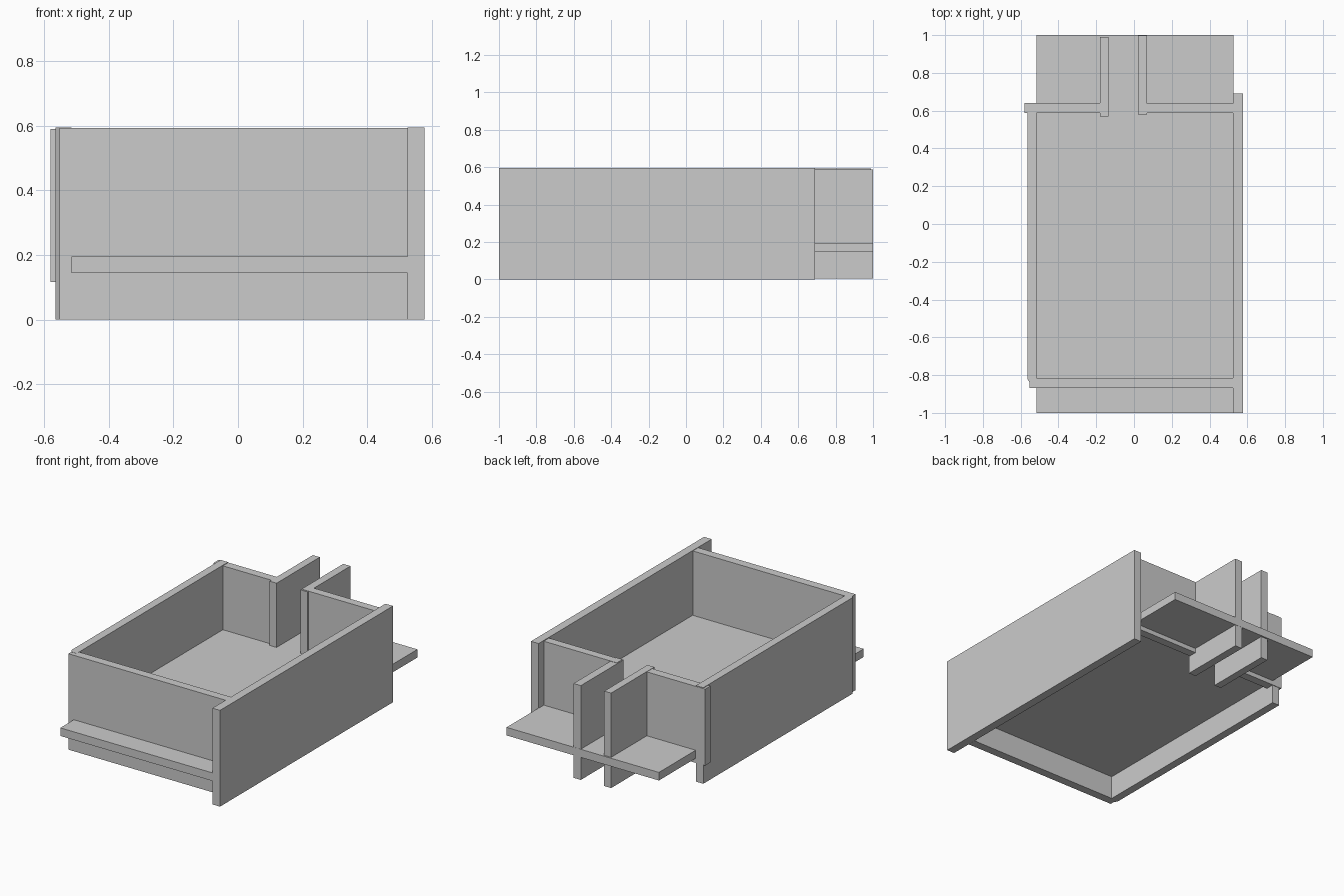
import bpy
import bmesh

if "Cube" in bpy.data.objects:
    bpy.data.objects.remove(bpy.data.objects["Cube"])


def prism(name, outline, z0, z1):
    """Extrude a plan outline (counter-clockwise) from z0 up to z1."""
    bm = bmesh.new()
    face = bm.faces.new([bm.verts.new((x, y, z0)) for x, y in outline])
    top = bmesh.ops.extrude_face_region(bm, geom=[face])["geom"]
    bmesh.ops.translate(bm, vec=(0, 0, z1 - z0),
                        verts=[v for v in top if isinstance(v, bmesh.types.BMVert)])
    bmesh.ops.recalc_face_normals(bm, faces=bm.faces)
    mesh = bpy.data.meshes.new(name)
    bm.to_mesh(mesh)
    bm.free()
    obj = bpy.data.objects.new(name, mesh)
    bpy.context.collection.objects.link(obj)
    return obj


def board(name, x0, x1, y0, y1, z0, z1):
    return prism(name, [(x0, y0), (x1, y0), (x1, y1), (x0, y1)], z0, z1)


# Floor slab running out past both end walls
board("floor_slab", -0.515, 0.527, -1.0, 1.0, 0.145, 0.195)

# Long side walls; the left one has a clipped front corner
board("right_wall", 0.525, 0.577, -1.0, 0.69, 0.0, 0.595)
prism("left_wall", [(-0.565, -0.82), (-0.552, -0.84), (-0.515, -0.84),
                    (-0.515, 0.638), (-0.565, 0.638)], 0.0, 0.594)

# Front wall
board("front_wall", -0.552, 0.524, -0.868, -0.815, 0.0, 0.593)

# Back wall in two pieces with a doorway between
board("back_wall_left", -0.58, -0.135, 0.588, 0.641, 0.117, 0.59)
board("back_wall_right", 0.025, 0.526, 0.588, 0.639, 0.117, 0.59)

# Entry walls on each side of the doorway
board("entry_wall_left", -0.181, -0.134, 0.568, 0.99, 0.005, 0.592)
board("entry_wall_right", 0.02, 0.07, 0.58, 0.999, 0.005, 0.588)
